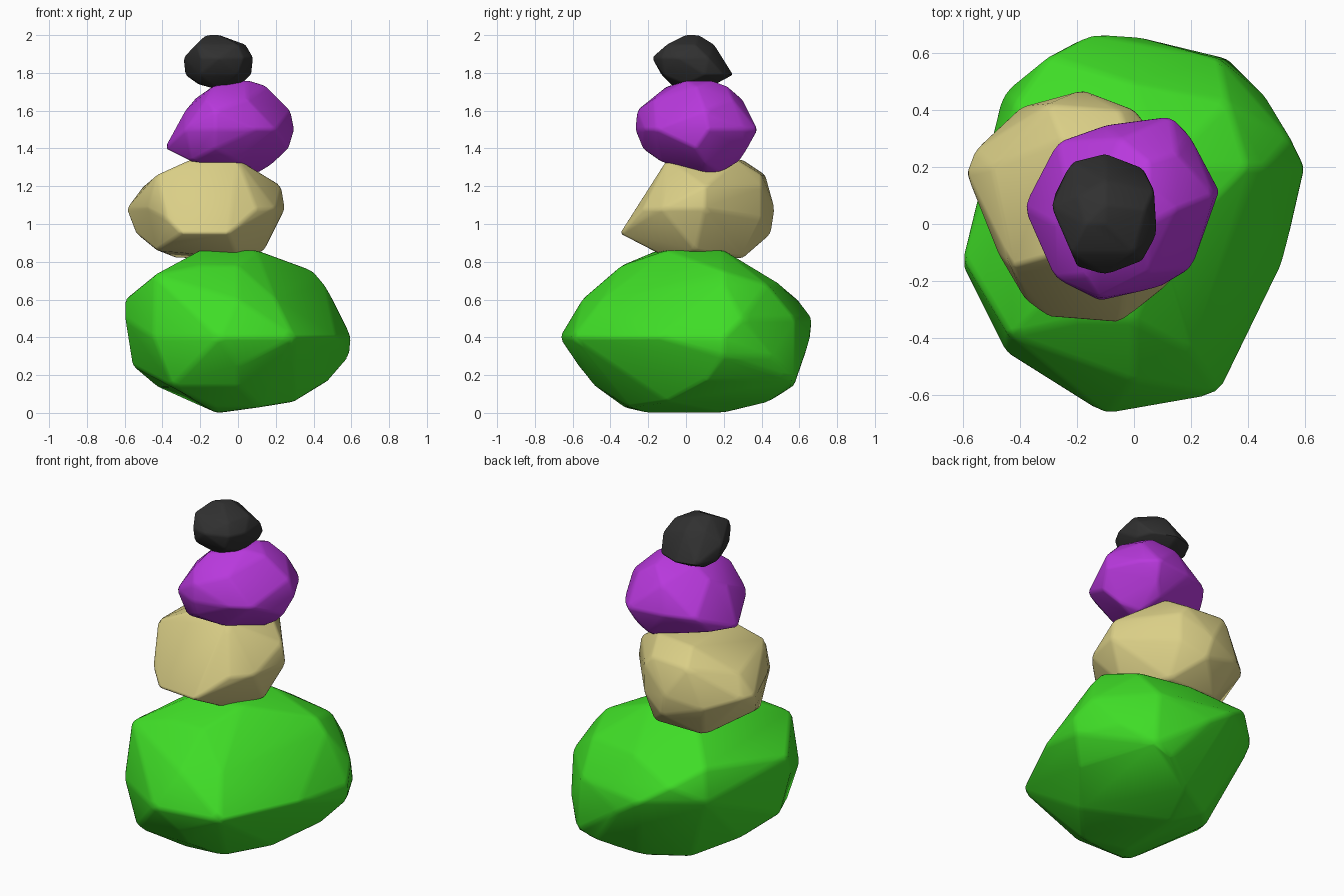
import bpy
import bmesh
from math import radians

default_cube = bpy.data.objects.get("Cube")
if default_cube:
    bpy.data.objects.remove(default_cube, do_unlink=True)


def make_material(name, red, green, blue):
    material = bpy.data.materials.new(name)
    material.use_nodes = True
    colour = (red, green, blue, 1)
    material.diffuse_color = colour
    shader = next(node for node in material.node_tree.nodes
                  if node.type == 'BSDF_PRINCIPLED')
    shader.inputs["Base Color"].default_value = colour
    return material


def convex_skin(name, levels):
    """Stretch a convex skin over corners given level by level (height: corners)."""
    bm = bmesh.new()
    for height, corners in levels.items():
        for x, y in corners:
            bm.verts.new((x, y, height))
    hull = bmesh.ops.convex_hull(bm, input=bm.verts[:])
    leftover = {item for item in hull["geom_interior"] + hull["geom_unused"]
                if isinstance(item, bmesh.types.BMVert)}
    bmesh.ops.delete(bm, geom=list(leftover), context='VERTS')
    # merge nearly coplanar triangles into broad facets
    bmesh.ops.dissolve_limit(bm, angle_limit=radians(8),
                             verts=bm.verts[:], edges=bm.edges[:])
    bmesh.ops.recalc_face_normals(bm, faces=bm.faces[:])
    mesh = bpy.data.meshes.new(name)
    bm.to_mesh(mesh)
    bm.free()
    return mesh


def make_stone(name, material, edge_width, levels):
    mesh = convex_skin(name, levels)
    mesh.materials.append(material)
    stone = bpy.data.objects.new(name, mesh)
    bpy.context.collection.objects.link(stone)

    # wear down the edges, then shade softly across them
    worn_edges = stone.modifiers.new("worn_edges", 'BEVEL')
    worn_edges.width = edge_width
    worn_edges.segments = 2
    worn_edges.limit_method = 'ANGLE'
    worn_edges.angle_limit = radians(10)
    bpy.ops.object.select_all(action='DESELECT')
    stone.select_set(True)
    bpy.context.view_layer.objects.active = stone
    bpy.ops.object.modifier_apply(modifier=worn_edges.name)
    bpy.ops.object.shade_smooth_by_angle(angle=radians(45))


leaf_green = make_material("leaf_green", red=.05, green=.72, blue=.02)
sand = make_material("sand", red=.7, green=.62, blue=.24)
violet = make_material("violet", red=.48, green=.04, blue=.72)
charcoal = make_material("charcoal", red=.03, green=.03, blue=.03)

# Broad base stone: narrow keel, wide belt, flat top
make_stone("base_stone", leaf_green, edge_width=.02, levels={
    0: [(-.12, -.2), (-.1, .2)],
    .03: [(.12, -.3), (-.13, -.33)],
    .06: [(.3, -.1), (0, .45), (-.25, .3)],
    .14: [(0, -.48), (-.35, -.47), (-.43, .1), (.2, .57)],
    .17: [(.48, .1), (.33, .58)],
    .25: [(-.56, -.1), (-.25, -.56), (0, -.57)],
    .3: [(.59, .2), (.46, .45)],
    .4: [(-.1, -.67), (.3, -.6), (-.45, -.45), (.52, -.15), (.6, .2), (0, .66)],
    .5: [(-.6, -.15), (-.15, .67), (-.46, .46), (.3, .58), (.55, .3)],
    .6: [(-.6, -.12), (-.3, .59), (0, -.55), (.2, -.45)],
    .68: [(.46, .2), (.33, .43), (-.42, .42), (0, .5)],
    .73: [(-.44, -.39)],
    .75: [(.3, .3), (.4, .2)],
    .78: [(0, -.34), (-.2, -.34), (-.35, .1)],
    .86: [(-.2, -.15), (.1, -.1), (-.2, .2), (.1, .2)],
})

# Second stone: low lip at the front, steep back
make_stone("lower_stone", sand, edge_width=.015, levels={
    .82: [(-.33, .3), (0, .3), (0, -.1)],
    .86: [(-.43, -.1), (.14, .05)],
    .95: [(-.3, -.33), (-.05, -.35), (-.54, .1), (-.15, .45), (.1, .25)],
    1.03: [(-.38, -.27), (0, .4), (-.4, .41)],
    1.08: [(-.59, .18), (-.56, .26), (-.48, -.1), (-.18, .47), (.25, .1),
           (.2, -.13), (.1, -.23)],
    1.2: [(0, .4), (.23, .1), (-.5, .2)],
    1.26: [(-.43, -.15), (-.3, .42), (-.05, .4), (-.4, .15), (.1, .1)],
    1.34: [(-.25, -.1), (0, -.1), (-.25, .3), (0, .27)],
})

# Third stone: pointed towards its right
make_stone("upper_stone", violet, edge_width=.015, levels={
    1.27: [(.1, .1), (.1, .18)],
    1.33: [(-.25, -.13), (.2, .1), (0, -.13), (.05, .28)],
    1.4: [(-.39, .06), (-.12, -.23), (.27, .05), (.1, .33), (-.3, .2)],
    1.5: [(-.28, -.19), (-.12, -.27), (.1, -.22), (.2, -.16), (.3, .12),
          (.2, .31), (.13, .38), (-.1, .35), (-.27, .29)],
    1.6: [(.28, .1), (-.12, -.26), (-.28, 0)],
    1.66: [(-.17, -.18), (.15, .25), (.05, -.17), (-.05, .3), (-.23, .1)],
    1.73: [(-.13, -.1), (-.13, .1), (.15, .05), (.05, .22)],
    1.76: [(.05, 0), (.05, .14)],
})

# Small top stone: low point at the back
make_stone("top_stone", charcoal, edge_width=.01, levels={
    1.71: [(-.1, -.05), (-.1, .1)],
    1.74: [(.02, 0), (-.21, .12), (-.2, -.05)],
    1.79: [(-.1, .25), (-.22, .22), (.03, .2), (-.28, .1), (-.2, -.13),
           (0, -.12), (.07, .1)],
    1.88: [(.07, .12), (.08, -.04), (.03, -.13), (-.1, -.18), (-.2, -.15),
           (-.29, .06)],
    1.95: [(-.22, -.1), (.04, .05), (-.1, .15), (0, -.1), (-.2, .1)],
    2: [(-.17, 0), (-.1, 0), (-.1, .07)],
})
